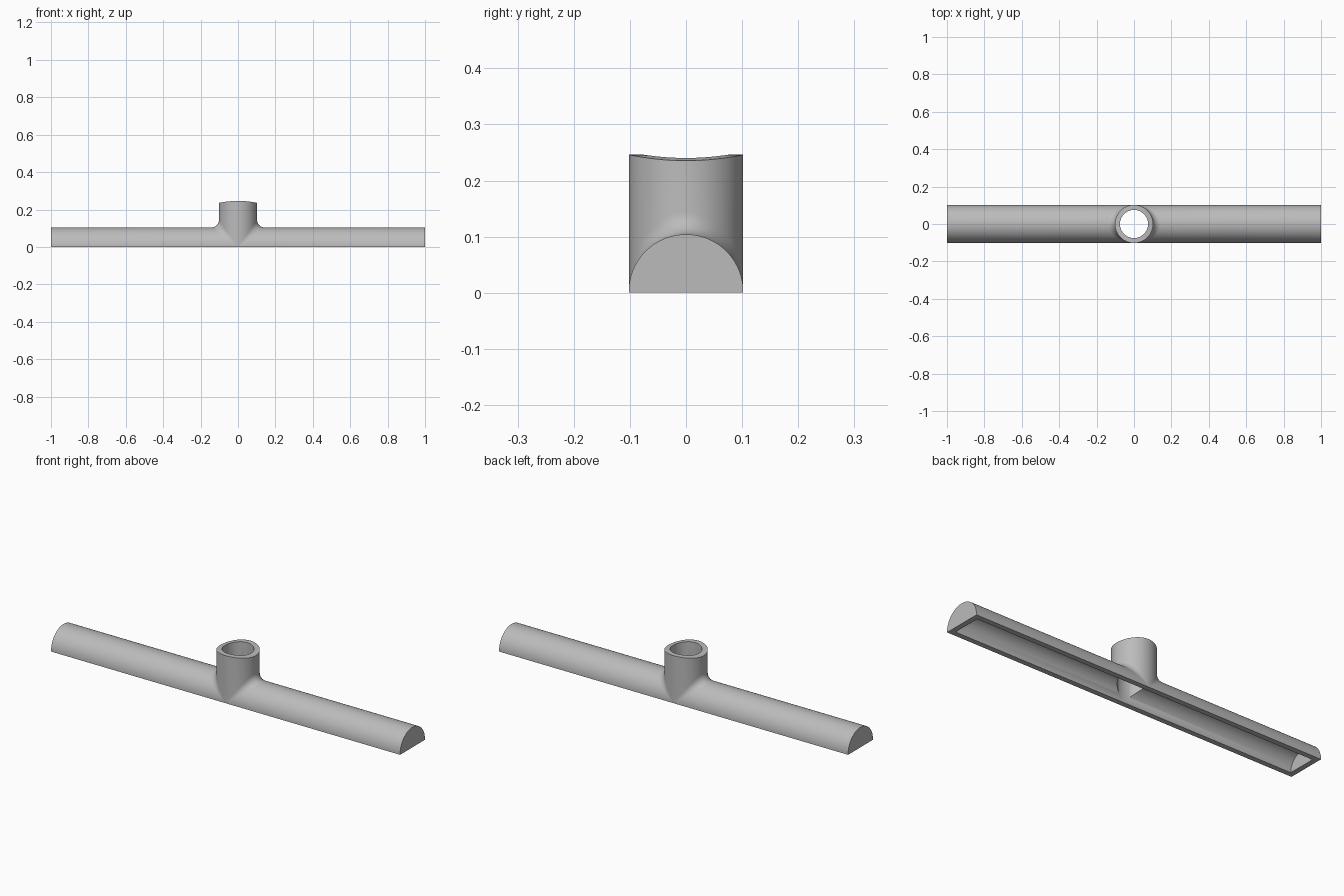
import bpy, bmesh
from math import sin, cos, pi
from mathutils import Vector

if "Cube" in bpy.data.objects:
    bpy.data.objects.remove(bpy.data.objects["Cube"])

OUTER, INNER = 0.102, 0.075      # shared radii of the half pipe and its neck
FILLET = 0.04                    # blend radius between neck and pipe
END, WALL = 1.0, 0.027
LIFT = 0.002                     # pipe axis sits just above the ground
STEPS, ARC = 48, 10


def neck_top(x):
    return 0.246 - 1.03 * x * x


def section(t):
    """Strip of points from inner pipe end, over the neck rim, to outer pipe end."""
    s, c = sin(t), cos(t)
    i, o, f = INNER, OUTER, OUTER + FILLET
    pts = [Vector((END - WALL, i * s, i * c)),
           Vector((i * c, i * s, i * c)),
           Vector((i * c, i * s, neck_top(i * c) - LIFT)),
           Vector((o * c, o * s, neck_top(o * c) - LIFT))]
    # Rolling-ball blend, vanishing where the two cylinders touch at the sides
    centre = Vector((f * c, f * s, f * c))
    to_neck, to_pipe = Vector((-c, -s, 0)), Vector((0, -s, -c))
    angle = to_neck.angle(to_pipe)
    for k in range(ARC + 1):
        u = k / ARC
        if angle < 1e-4:
            d = to_neck
        else:
            d = (to_neck * sin((1 - u) * angle) + to_pipe * sin(u * angle)) / sin(angle)
        pts.append(centre + d * FILLET)
    pts.append(Vector((END, o * s, o * c)))
    return pts


bm = bmesh.new()
rows = []
for n in range(STEPS + 1):
    edge_row = n in (0, STEPS)
    row = []
    for j, p in enumerate(section(-pi / 2 + pi * n / STEPS)):
        p.z += LIFT
        if edge_row:
            p.x = 0 if abs(p.x) < 1e-5 else p.x
            if j not in (2, 3):
                p.z = 0
        row.append(bm.verts.new(p))
    rows.append(row)

# Skin of pipe and neck, inside and out
for a, b in zip(rows, rows[1:]):
    for j in range(len(a) - 1):
        bm.faces.new((a[j], a[j + 1], b[j + 1], b[j]))

# End walls
bm.faces.new([r[-1] for r in rows])
bm.faces.new([r[0] for r in rows])

# Flat rim underneath
first, last = rows[0], rows[-1]
bm.faces.new((first[-1], last[-1], last[0], first[0]))
for r in (first, last):
    bm.faces.new((r[1], r[0], r[-1], r[4]))

bmesh.ops.remove_doubles(bm, verts=bm.verts[:], dist=1e-5)
bmesh.ops.mirror(bm, geom=bm.verts[:] + bm.edges[:] + bm.faces[:],
                 axis='X', merge_dist=1e-5)
bmesh.ops.remove_doubles(bm, verts=bm.verts[:], dist=1e-5)
bmesh.ops.recalc_face_normals(bm, faces=bm.faces[:])

mesh = bpy.data.meshes.new("half_pipe_tee")
bm.to_mesh(mesh)
bm.free()
pipe = bpy.data.objects.new("half_pipe_tee", mesh)
bpy.context.collection.objects.link(pipe)

# Single grey colour
grey = bpy.data.materials.new("light_grey")
grey.use_nodes = True
colour = (0.5, 0.5, 0.5, 1)
grey.diffuse_color = colour
grey.node_tree.nodes["Principled BSDF"].inputs["Base Color"].default_value = colour
mesh.materials.append(grey)

bpy.ops.object.select_all(action='DESELECT')
pipe.select_set(True)
bpy.context.view_layer.objects.active = pipe
bpy.ops.object.shade_smooth_by_angle(angle=pi / 6)
